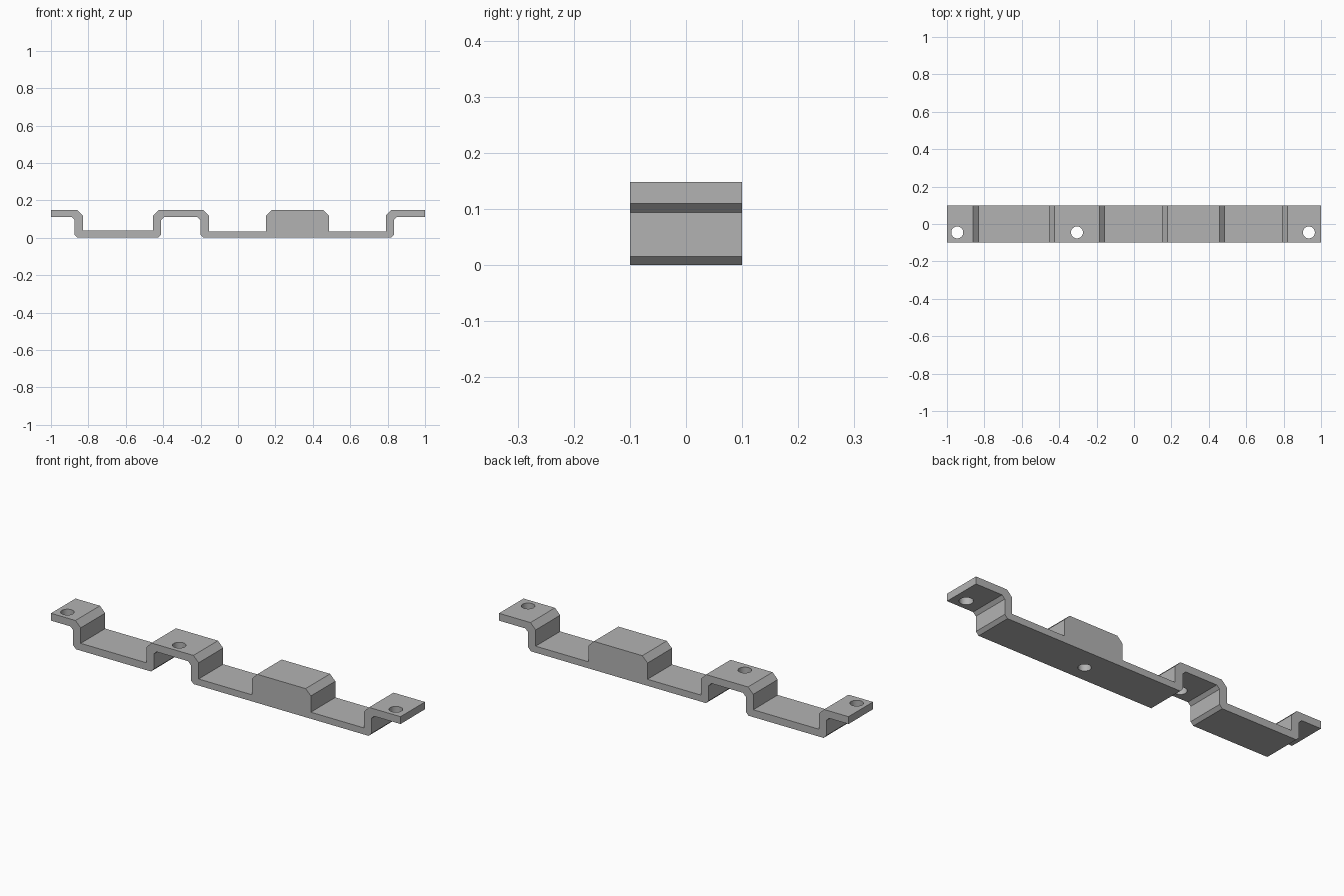
import bpy
import bmesh

cube = bpy.data.objects.get("Cube")
if cube:
    bpy.data.objects.remove(cube, do_unlink=True)

HALF_LENGTH, HALF_WIDTH = 1.0, 0.1
TOP, UNDER = 0.148, 0.11
BEVEL, SMALL_BEVEL = 0.03, 0.016
FLOOR_LEFT, FLOOR_RIGHT = 0.038, 0.034

grey = bpy.data.materials.new("plain grey")
grey.use_nodes = True
colour = (0.45, 0.45, 0.45, 1.0)
grey.diffuse_color = colour
grey.node_tree.nodes["Principled BSDF"].inputs["Base Color"].default_value = colour


def make_object(name, bm):
    bmesh.ops.recalc_face_normals(bm, faces=bm.faces)
    mesh = bpy.data.meshes.new(name)
    bm.to_mesh(mesh)
    bm.free()
    mesh.materials.append(grey)
    obj = bpy.data.objects.new(name, mesh)
    bpy.context.scene.collection.objects.link(obj)
    return obj


def upper_step(x, rise, floor):
    """Upper skin at a wall; rise is 1 going up and -1 going down."""
    points = [(x, floor), (x, TOP - BEVEL), (x + rise * BEVEL, TOP)]
    return points[::rise]


def lower_step(x, rise):
    """Lower skin at a wall, with small bevels at both bends."""
    b = SMALL_BEVEL
    points = [(x - rise * b, 0), (x, b), (x, UNDER - b), (x + rise * b, UNDER)]
    return points[::rise]


# Bent strip profile: upper skin from left to right, then lower skin back
upper = [(-HALF_LENGTH, TOP)]
for x, rise, floor in ((-0.83, -1, FLOOR_LEFT), (-0.455, 1, FLOOR_LEFT),
                       (-0.155, -1, FLOOR_RIGHT), (0.15, 1, FLOOR_RIGHT),
                       (0.487, -1, FLOOR_RIGHT), (0.79, 1, FLOOR_RIGHT)):
    upper += upper_step(x, rise, floor)
upper.append((HALF_LENGTH, TOP))

lower = [(-HALF_LENGTH, UNDER)]
for x, rise in ((-0.873, -1), (-0.412, 1), (-0.2, -1), (0.833, 1)):
    lower += lower_step(x, rise)
lower.append((HALF_LENGTH, UNDER))

bm = bmesh.new()
side = bm.faces.new([bm.verts.new((x, -HALF_WIDTH, z)) for x, z in upper + lower[::-1]])
swept = bmesh.ops.extrude_face_region(bm, geom=[side])["geom"]
bmesh.ops.translate(bm, vec=(0, 2 * HALF_WIDTH, 0),
                    verts=[v for v in swept if isinstance(v, bmesh.types.BMVert)])
strip = make_object("mounting_strip", bm)


# Screw holes through the raised parts, and a blind hole under the solid block
def drill(name, x, y, radius, bottom, top):
    bm = bmesh.new()
    bmesh.ops.create_cone(bm, cap_ends=True, segments=32, radius1=radius,
                          radius2=radius, depth=top - bottom)
    bmesh.ops.translate(bm, vec=(x, y, (top + bottom) / 2), verts=bm.verts)
    cutter = make_object(name, bm)
    cutter.hide_render = True
    cutter.hide_set(True)
    cut = strip.modifiers.new(name, "BOOLEAN")
    cut.operation = "DIFFERENCE"
    cut.solver = "EXACT"
    cut.object = cutter
    return cutter


cutters = [drill("screw_hole_cutter", x, -0.045, 0.032, UNDER - 0.05, TOP + 0.05)
           for x in (-0.945, -0.305, 0.935)]
cutters.append(drill("blind_hole_cutter", 0.275, -0.014, 0.03, -0.05, 0.1))

# Bake the cuts, drop the cutters and smooth only the hole walls
bpy.context.view_layer.objects.active = strip
strip.select_set(True)
for name in [m.name for m in strip.modifiers]:
    bpy.ops.object.modifier_apply(modifier=name)
for cutter in cutters:
    bpy.data.objects.remove(cutter, do_unlink=True)
bpy.ops.object.shade_smooth_by_angle(angle=0.4)
